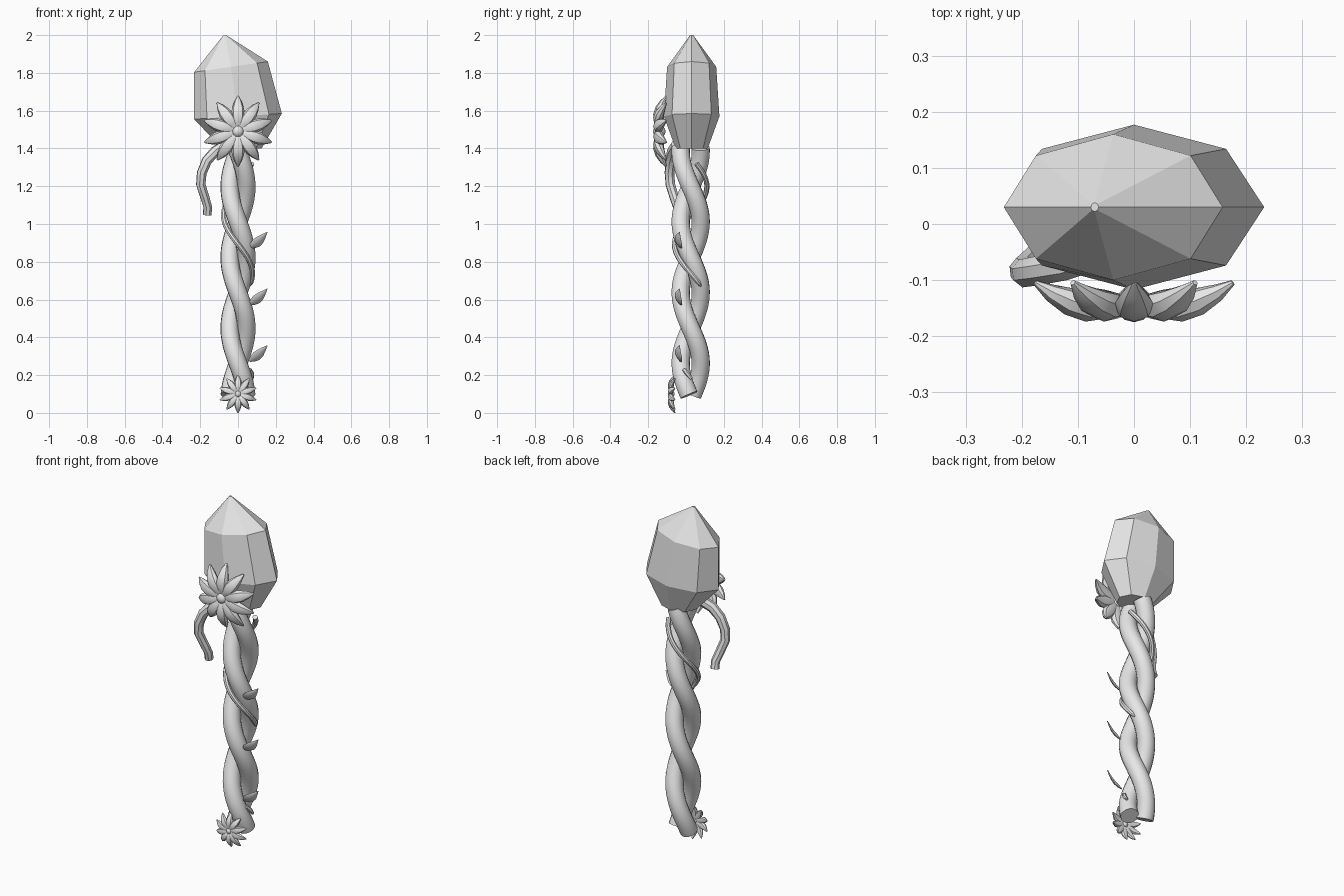
import bpy, bmesh, math
from mathutils import Vector

if "Cube" in bpy.data.objects:
    bpy.data.objects.remove(bpy.data.objects["Cube"])

stone = bpy.data.materials.new("light_grey")
stone.diffuse_color = (0.8, 0.8, 0.8, 1)
stone.use_nodes = True
stone.node_tree.nodes["Principled BSDF"].inputs["Base Color"].default_value = stone.diffuse_color
CY = 0.025  # staff axis in y


def finish(name, bm, smooth=True):
    bmesh.ops.recalc_face_normals(bm, faces=bm.faces)
    me = bpy.data.meshes.new(name)
    bm.to_mesh(me)
    bm.free()
    ob = bpy.data.objects.new(name, me)
    bpy.context.collection.objects.link(ob)
    me.materials.append(stone)
    if smooth:
        bpy.ops.object.select_all(action='DESELECT')
        ob.select_set(True)
        bpy.context.view_layer.objects.active = ob
        bpy.ops.object.shade_smooth_by_angle(angle=math.radians(40))
    return ob


def loft(bm, rings):
    """Skin a list of vertex rings and cap both ends."""
    loops = [[bm.verts.new(p) for p in r] for r in rings]
    n = len(loops[0])
    for a, b in zip(loops, loops[1:]):
        for i in range(n):
            j = (i + 1) % n
            bm.faces.new((a[i], a[j], b[j], b[i]))
    bm.faces.new(loops[0])
    bm.faces.new(loops[-1])


def sweep(bm, path, widths, depths, side, n):
    """Sweep an ellipse along a path; side is the rough width direction."""
    rings = []
    for k, p in enumerate(path):
        t = (path[min(k + 1, len(path) - 1)] - path[max(k - 1, 0)]).normalized()
        u = (side - t * side.dot(t)).normalized()
        v = t.cross(u)
        rings.append([p + u * widths[k] * math.cos(a) + v * depths[k] * math.sin(a)
                      for a in (2 * math.pi * i / n for i in range(n))])
    loft(bm, rings)


def tube(name, path, r, n=12):
    bm = bmesh.new()
    path = [Vector(p) for p in path]
    radii = r if isinstance(r, list) else [r] * len(path)
    sweep(bm, path, radii, radii, Vector((0.3, 1, 0.05)), n)
    return finish(name, bm)


# Crystal head: tilted octagonal rings (centre x, z, x radius, y radius, tilt)
bm = bmesh.new()
rings = []
for cx, z, rx, ry, tilt in [(0.02, 1.40, 0.105, 0.085, 0), (0, 1.57, 0.232, 0.147, 0.015),
                            (-0.037, 1.832, 0.195, 0.13, 0.028), (-0.07, 2.0, 0.007, 0.008, 0)]:
    rings.append([Vector((cx + rx * math.cos(a), 0.03 + ry * math.sin(a), z + tilt * math.cos(a)))
                  for a in (i * math.pi / 4 for i in range(8))])
loft(bm, rings)
finish("crystal_head", bm, smooth=False)

# Two tightly twisted stems
for k in range(2):
    path = []
    for i in range(61):
        z = 0.095 + (1.405 - 0.095) * i / 60
        a = math.radians(-100 + 630 * (1.405 - z) / 1.31) + k * math.pi
        path.append((0.044 * math.cos(a), CY + 0.053 * math.sin(a), z))
    tube("twisted_stem_%d" % (k + 1), path, 0.049, 14)

# Thin vine winding round the stems, plus a short sprig near the foot
path = []
for i in range(33):
    t = i / 32
    z = 1.32 - 0.65 * t
    a = math.radians(20 + 380 * t)
    path.append((0.077 * math.cos(a), CY + 0.086 * math.sin(a), z))
tube("thin_vine", path, [0.014] * 32 + [0.005], 8)
tube("foot_sprig", [(0.06, -0.01, 0.23), (0.075, 0.01, 0.205), (0.075, 0.03, 0.18)], [0.012, 0.012, 0.008], 6)

# Hanging tendril beside the big flower
tube("hanging_tendril", [(-0.06, -0.05, 1.42), (-0.12, -0.072, 1.385), (-0.165, -0.082, 1.335),
                         (-0.192, -0.087, 1.27), (-0.197, -0.083, 1.21), (-0.175, -0.062, 1.14),
                         (-0.16, -0.045, 1.09), (-0.163, -0.035, 1.05)],
     [0.03, 0.029, 0.028, 0.027, 0.026, 0.025, 0.024, 0.024], 8)

# Leaves up the right side
for k, z in enumerate((0.275, 0.575, 0.875)):
    bm = bmesh.new()
    base, tip = Vector((0.06, -0.03, z)), Vector((0.155, -0.035, z + 0.082))
    ts = [0, 0.2, 0.4, 0.6, 0.8, 1]
    path = [base.lerp(tip, t) + Vector((0, -0.008, -0.008)) * math.sin(math.pi * t) for t in ts]
    sweep(bm, path, [0.008, 0.024, 0.032, 0.029, 0.017, 0.002],
          [0.004, 0.007, 0.008, 0.007, 0.005, 0.002], Vector((-0.52, -0.62, 0.61)), 8)
    finish("leaf_%d" % (k + 1), bm)


# Flowers: ten thick petals curling back around a small dome
def flower(name, c, s):
    bm = bmesh.new()
    prof = [(0.015, -0.012, 0.014, 0.012), (0.05, -0.016, 0.027, 0.023), (0.09, -0.016, 0.036, 0.029),
            (0.125, -0.008, 0.033, 0.025), (0.16, 0.008, 0.021, 0.016), (0.189, 0.026, 0.005, 0.005)]
    for i in range(10):
        a = math.pi / 2 + i * math.pi / 5
        out = Vector((math.cos(a), 0, math.sin(a)))
        side = Vector((-math.sin(a), 0, math.cos(a)))
        path = [c + s * (out * r + Vector((0, y, 0))) for r, y, _, _ in prof]
        sweep(bm, path, [s * p[2] for p in prof], [s * p[3] for p in prof], side, 8)
    finish(name + "_petals", bm)
    bm = bmesh.new()
    bmesh.ops.create_uvsphere(bm, u_segments=12, v_segments=8, radius=0.034 * s)
    bmesh.ops.translate(bm, verts=bm.verts, vec=c + Vector((0, -0.012 * s, 0)))
    finish(name + "_centre", bm)


flower("large_flower", Vector((0, -0.13, 1.49)), 0.98)
flower("foot_flower", Vector((0, -0.072, 0.1)), 0.53)
